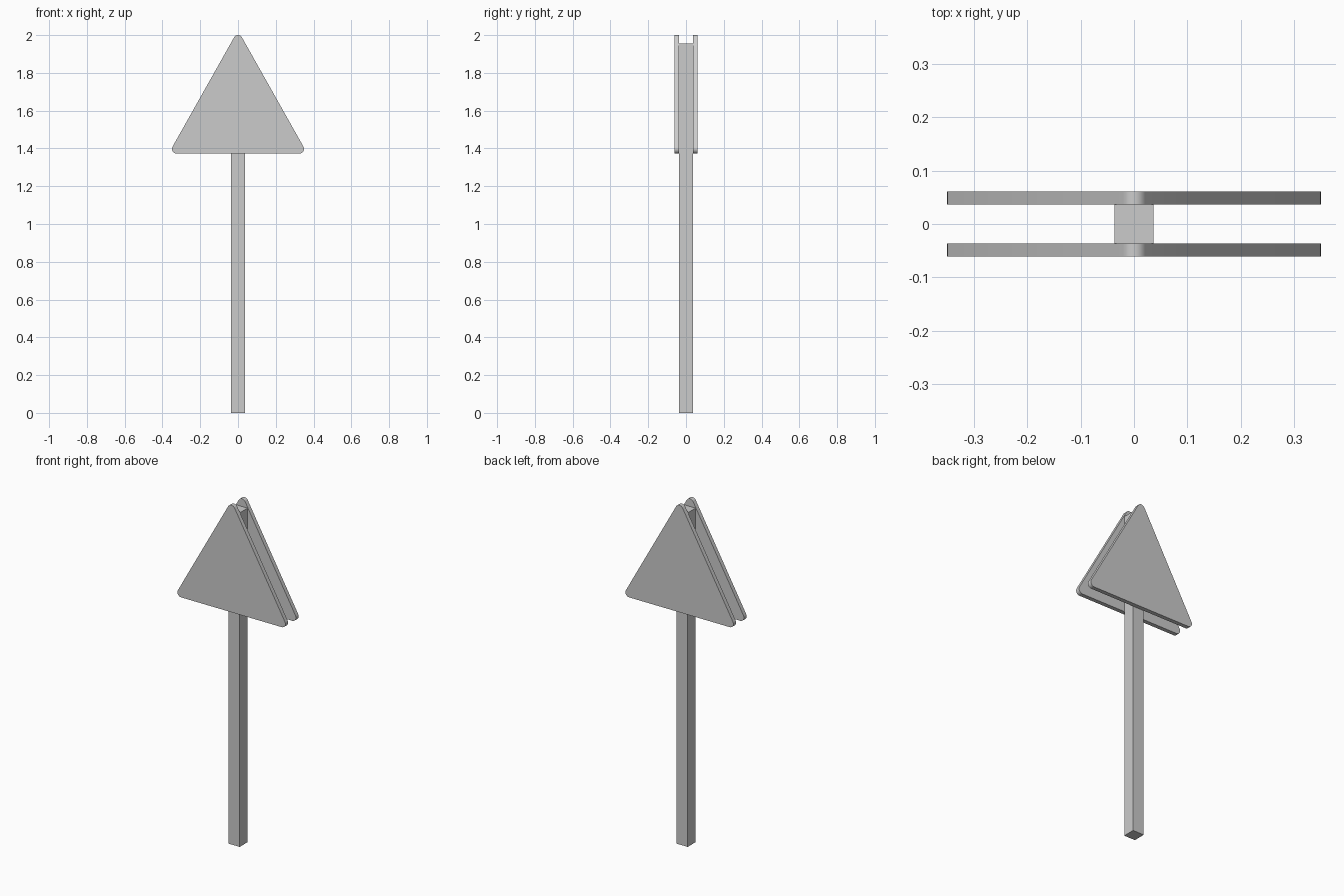
import bpy, bmesh
from math import sin, cos, radians

if "Cube" in bpy.data.objects:
    bpy.data.objects.remove(bpy.data.objects["Cube"])

R = 0.024                                   # corner radius of the plates
HALF_W, Z_LOW, Z_TOP = 0.35, 1.373, 2.0
POST, PLATE = 0.0365, 0.0245                # post half width, plate thickness
SEG = 8


def add_prism(name, loop, direction):
    """Extrude a closed loop of 3D points into a solid."""
    bm = bmesh.new()
    face = bm.faces.new([bm.verts.new(p) for p in loop])
    ext = bmesh.ops.extrude_face_region(bm, geom=[face])
    verts = [g for g in ext["geom"] if isinstance(g, bmesh.types.BMVert)]
    bmesh.ops.translate(bm, verts=verts, vec=direction)
    bmesh.ops.recalc_face_normals(bm, faces=bm.faces)
    mesh = bpy.data.meshes.new(name)
    bm.to_mesh(mesh)
    bm.free()
    obj = bpy.data.objects.new(name, mesh)
    bpy.context.collection.objects.link(obj)
    return obj


# Rounded triangle outline: corner centre and start angle, 120 degrees each
corners = [(HALF_W - R, Z_LOW + R, -90), (0, Z_TOP - R, 30), (R - HALF_W, Z_LOW + R, 150)]
outline = []
for cx, cz, start in corners:
    for i in range(SEG + 1):
        a = radians(start + 120 * i / SEG)
        outline.append((cx + R * cos(a), cz + R * sin(a)))

# Front and back sign plates
for name, y in (("front_plate", -POST - PLATE), ("back_plate", POST)):
    plate = add_prism(name, [(x, y, z) for x, z in outline], (0, PLATE, 0))
    bpy.ops.object.select_all(action='DESELECT')
    plate.select_set(True)
    bpy.context.view_layer.objects.active = plate
    bpy.ops.object.shade_smooth_by_angle(angle=radians(30))

# Square post between the plates
square = [(-POST, -POST, 0), (POST, -POST, 0), (POST, POST, 0), (-POST, POST, 0)]
add_prism("post", square, (0, 0, 1.955))
